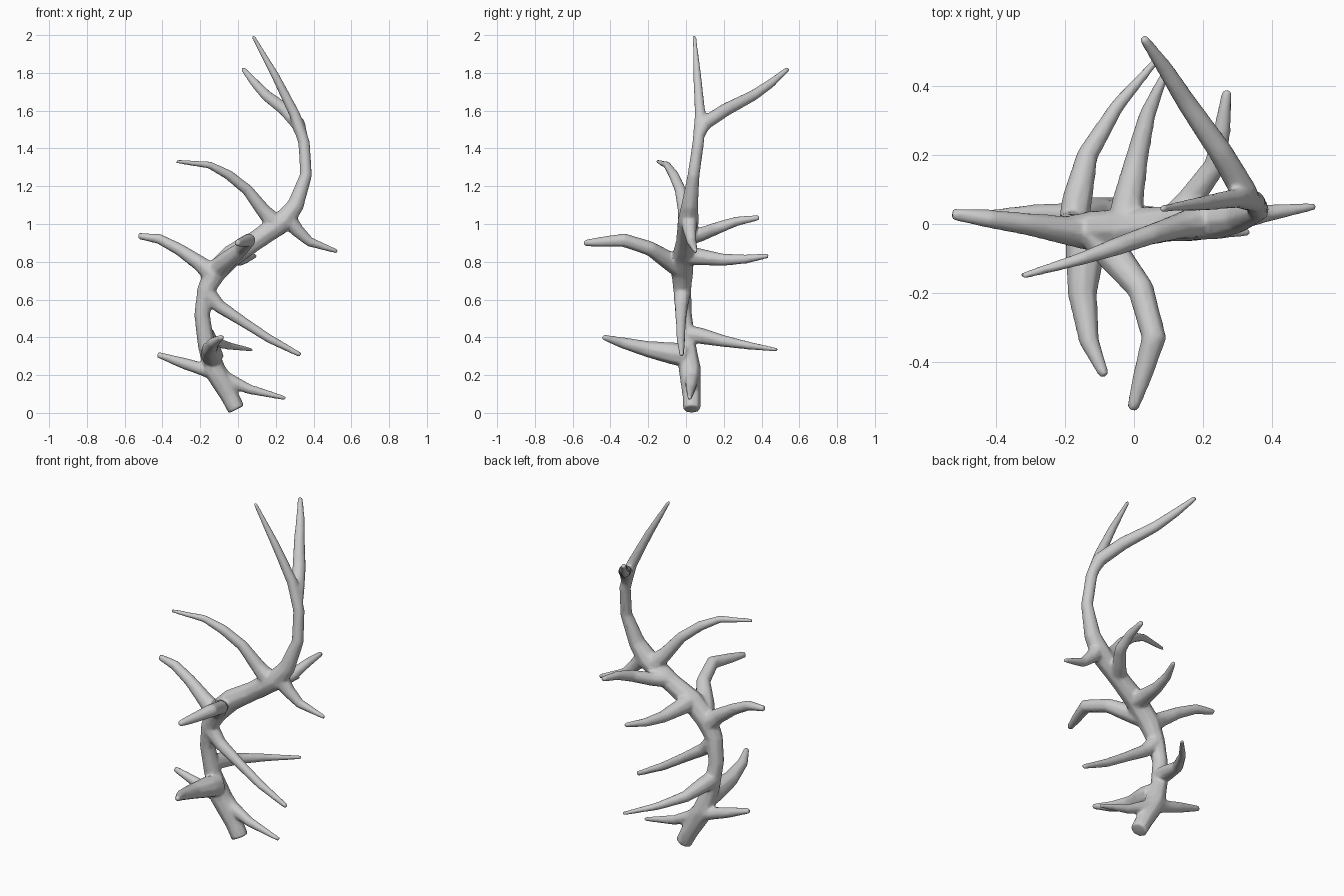
import bpy, bmesh, math
from mathutils import Vector

SIDES = 8

def tube(bm, pts):
    """Closed tapered tube through (x, y, z, radius) points."""
    P = [Vector(p[:3]) for p in pts]
    n = len(P)
    # lengthen the tip a little, since softening pulls it back
    P[-1] += (P[-1] - P[-2]).normalized() * 0.013
    rings, u = [], None
    for i in range(n):
        a = (P[i] - P[i - 1]).normalized() if i > 0 else Vector((0, 0, 0))
        b = (P[i + 1] - P[i]).normalized() if i < n - 1 else Vector((0, 0, 0))
        t = (a + b).normalized()
        if u is None:
            u = t.orthogonal()
        u = (u - t * u.dot(t)).normalized()
        v = t.cross(u)
        ring = []
        for k in range(SIDES):
            ang = 2 * math.pi * k / SIDES
            off = u * math.cos(ang) + v * math.sin(ang)
            ring.append(bm.verts.new(P[i] + off * pts[i][3] * 1.07))
        rings.append(ring)
    for r0, r1 in zip(rings, rings[1:]):
        for k in range(SIDES):
            j = (k + 1) % SIDES
            bm.faces.new((r0[k], r0[j], r1[j], r1[k]))
    bm.faces.new(rings[0][::-1])
    bm.faces.new(rings[-1])

bm = bmesh.new()

# main beam, from the burr at the bottom to the top point
tube(bm, [(-.008, .03, .018, .044), (-.045, .03, .09, .046), (-.125, .02, .23, .056),
          (-.17, .005, .37, .043), (-.19, -.01, .52, .040), (-.17, -.02, .65, .045),
          (-.12, -.02, .745, .056), (-.03, -.015, .835, .056), (.09, 0, .91, .050),
          (.24, .012, 1.015, .054), (.305, .02, 1.10, .043), (.36, .04, 1.26, .031),
          (.35, .065, 1.43, .030), (.30, .075, 1.58, .028), (.20, .06, 1.78, .021),
          (.085, .045, 1.985, .010)])

# low side tines
tube(bm, [(-.12, .03, .23, .046), (-.06, .03, .18, .036), (.06, .025, .125, .025),
          (.24, .02, .08, .011)])
tube(bm, [(-.10, .025, .21, .046), (-.20, .028, .235, .032), (-.28, .028, .26, .029),
          (-.415, .025, .305, .015)])
# low front and back tines
tube(bm, [(-.135, .0, .30, .056), (-.14, -.07, .315, .056), (-.15, -.20, .337, .041),
          (-.13, -.34, .372, .028), (-.09, -.43, .398, .014)])
tube(bm, [(-.175, .0, .42, .042), (-.165, .07, .41, .042), (-.135, .20, .38, .030),
          (-.05, .34, .355, .020), (.065, .475, .335, .010)])
# long slanted tine
tube(bm, [(-.16, -.02, .63, .044), (-.10, -.025, .565, .034), (.03, -.027, .48, .026),
          (.17, -.027, .39, .022), (.32, -.023, .312, .013)])
# middle left tine
tube(bm, [(-.13, -.02, .73, .054), (-.20, -.018, .79, .040), (-.31, 0, .865, .031),
          (-.42, .015, .922, .026), (-.515, .027, .935, .016)])
# middle front and back tines
tube(bm, [(-.11, -.02, .76, .054), (-.06, -.09, .805, .048), (.02, -.19, .87, .037),
          (.058, -.33, .915, .035), (.022, -.45, .905, .026), (-.002, -.527, .90, .016)])
tube(bm, [(-.025, .0, .835, .052), (-.015, .08, .825, .042), (.01, .20, .81, .031),
          (.04, .32, .815, .023), (.085, .425, .83, .012)])
# upper back tine
tube(bm, [(.12, .01, .935, .048), (.17, .08, .945, .036), (.235, .17, .98, .031),
          (.255, .27, 1.015, .024), (.268, .375, 1.032, .014)])
# upper left and right tines
tube(bm, [(.20, .01, 1.0, .050), (.135, -.005, 1.07, .037), (.05, -.03, 1.18, .029),
          (-.05, -.065, 1.26, .026), (-.15, -.10, 1.312, .019), (-.315, -.148, 1.33, .010)])
tube(bm, [(.26, .015, 1.03, .046), (.315, .02, .965, .034), (.38, .03, .905, .025),
          (.515, .05, .858, .011)])
# top rear fork, growing smoothly out of the beam
tube(bm, [(.345, .06, 1.45, .026), (.318, .095, 1.53, .037), (.25, .21, 1.605, .034),
          (.15, .355, 1.68, .028), (.09, .45, 1.745, .023), (.032, .532, 1.815, .013)])

bmesh.ops.recalc_face_normals(bm, faces=bm.faces)
me = bpy.data.meshes.new("antler")
bm.to_mesh(me)
bm.free()
antler = bpy.data.objects.new("antler", me)
bpy.context.collection.objects.link(antler)
bpy.context.view_layer.objects.active = antler
antler.select_set(True)

# fuse the tubes, soften the joints, then thin the mesh
m = antler.modifiers.new("fuse", 'REMESH')
m.mode = 'VOXEL'
m.voxel_size = 0.007
m = antler.modifiers.new("soften", 'SMOOTH')
m.factor = 0.5
m.iterations = 10
m = antler.modifiers.new("thin", 'DECIMATE')
m.ratio = 0.15
for name in ("fuse", "soften", "thin"):
    bpy.ops.object.modifier_apply(modifier=name)
bpy.ops.object.shade_smooth_by_angle(angle=math.radians(50))
